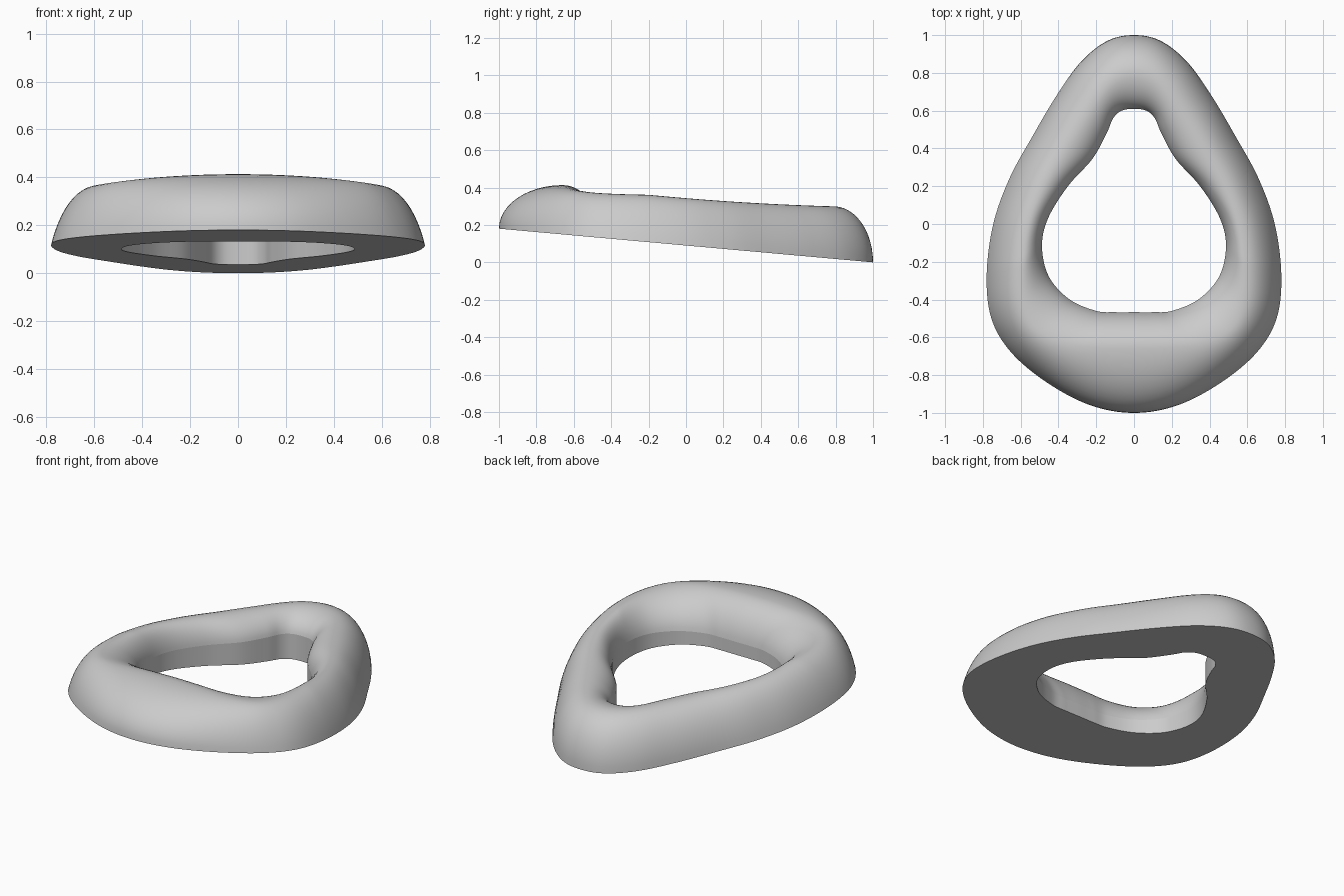
import bpy
import bmesh
from math import sin, cos, pi
from mathutils import Vector

if "Cube" in bpy.data.objects:
    bpy.data.objects.remove(bpy.data.objects["Cube"], do_unlink=True)

# Half outlines in plan, from the back tip round to the front
OUTER = [(0, 1), (.14, .97), (.28, .86), (.41, .68), (.54, .46), (.66, .24), (.745, 0),
         (.78, -.27), (.755, -.5), (.65, -.68), (.46, -.84), (.23, -.96), (0, -1)]
CREST = [(0, .79), (.1, .76), (.18, .68), (.27, .54), (.37, .38), (.48, .2), (.56, 0),
         (.59, -.22), (.58, -.42), (.51, -.56), (.37, -.63), (.19, -.655), (0, -.66)]
INNER = [(0, .61), (.065, .6), (.11, .56), (.145, .48), (.22, .345), (.35, .2), (.455, .03),
         (.487, -.12), (.45, -.28), (.34, -.4), (.2, -.46), (.1, -.467), (0, -.467)]
STEPS = 8       # subdivisions between outline points
ARC = 12        # subdivisions across each side of the ridge


def smooth_loop(half):
    """Mirror a half outline and round it into a closed loop."""
    pts = [Vector(p) for p in half]
    pts += [Vector((-p.x, p.y)) for p in pts[-2:0:-1]]
    n, loop = len(pts), []
    for i in range(n):
        a, b, c, d = (pts[(i + k) % n] for k in (-1, 0, 1, 2))
        for s in range(STEPS):
            t = s / STEPS
            loop.append(b + (c - a) * t / 2 + (a * 2 - b * 5 + c * 4 - d) * t * t / 2
                        + (b * 3 - a - c * 3 + d) * t ** 3 / 2)
    return loop


def base_z(y):
    return .09 - .09 * y


def crest_z(p):
    return .343 - .083 * p.y + .035 * p.y ** 2 - .22 * p.x ** 2 * max(0, -p.y - .2)


def shoulder(start, end, t, flat):
    """Quarter round from a wall up to the crest; flat pulls it to a chamfer."""
    a = t * pi / 2
    across = (1 - flat) * (1 - cos(a)) + flat * (.6 * t + .4 * (1 - cos(a)))
    return Vector((*start.xy.lerp(end.xy, across), start.z + (end.z - start.z) * sin(a)))


def section(o, c, i):
    """Closed cross-section: outer base, crest, inner crease, inner base."""
    foot = Vector((*o, base_z(o.y)))
    top = Vector((*c, crest_z(c)))
    crease = Vector((*i, .2 - .02 * i.y))
    side = min(1, abs(o.x) / .7) ** 2
    pts = [shoulder(foot, top, k / ARC, .8 * side) for k in range(ARC + 1)]
    pts += [shoulder(crease, top, k / ARC, .4) for k in range(ARC - 1, -1, -1)]
    pts.append(Vector((*i, base_z(i.y))))
    return pts


# Ring body: sections joined round the loop
bm = bmesh.new()
rings = [[bm.verts.new(p) for p in section(*s)]
         for s in zip(*(smooth_loop(h) for h in (OUTER, CREST, INNER)))]
last = len(rings[0]) - 1
for n, ring in enumerate(rings):
    following = rings[(n + 1) % len(rings)]
    for k in range(last + 1):
        j = (k + 1) % (last + 1)
        bm.faces.new((ring[k], ring[j], following[j], following[k])).smooth = True
    # Sharp base edges and inner crease
    for k in (0, last - 1, last):
        bm.edges.get((ring[k], following[k])).smooth = False
bmesh.ops.recalc_face_normals(bm, faces=bm.faces)

mesh = bpy.data.meshes.new("ring_body")
bm.to_mesh(mesh)
bm.free()
body = bpy.data.objects.new("ring_body", mesh)
bpy.context.collection.objects.link(body)

# Plain grey finish
grey = bpy.data.materials.new("light_grey")
grey.use_nodes = True
colour = (.6, .6, .6, 1)
grey.diffuse_color = colour
grey.node_tree.nodes["Principled BSDF"].inputs["Base Color"].default_value = colour
mesh.materials.append(grey)
